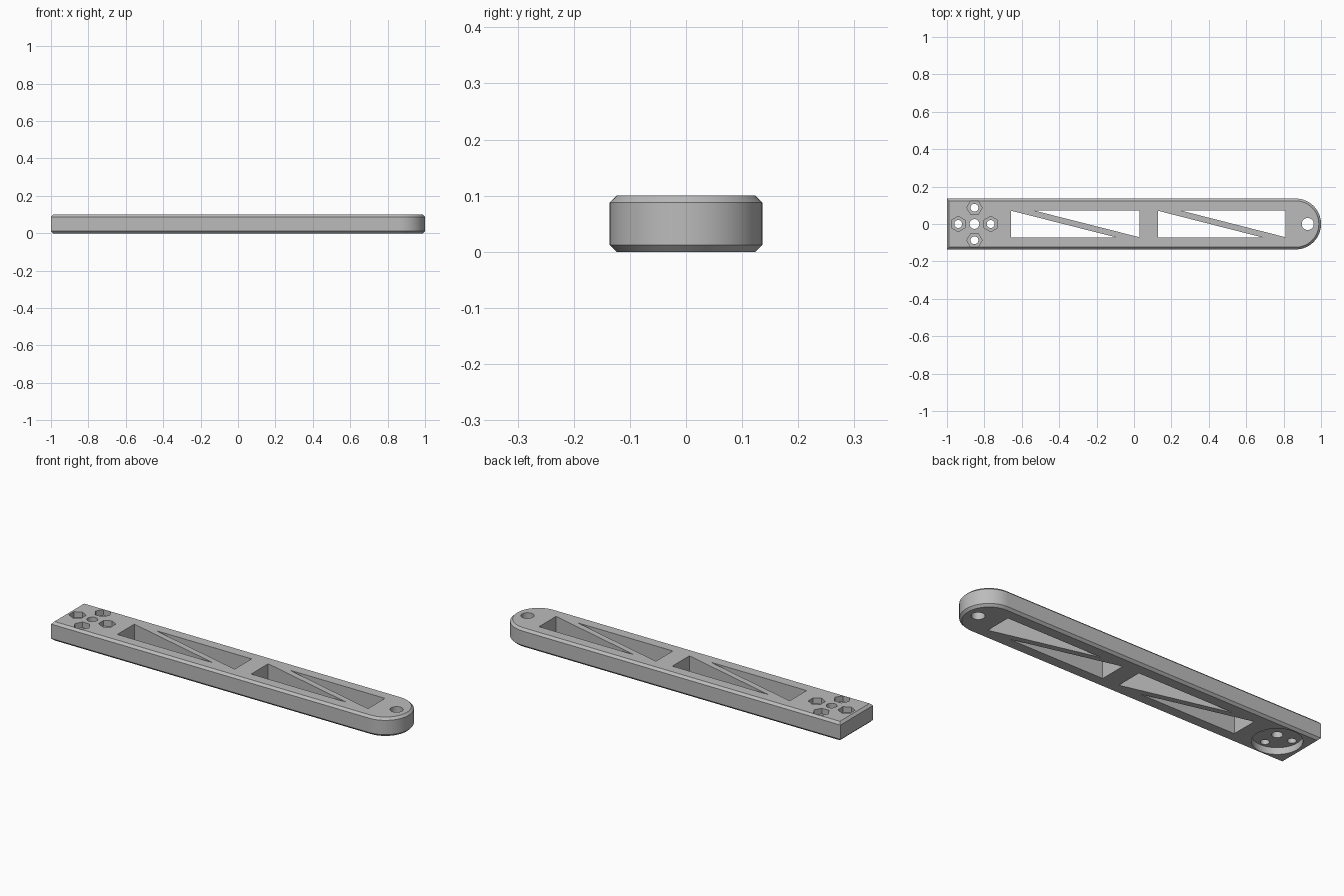
import bpy, bmesh, math

if "Cube" in bpy.data.objects:
    bpy.data.objects.remove(bpy.data.objects["Cube"])

H, W, C = 0.10, 0.136, 0.012      # thickness, half width, edge chamfer
HUB_X, HUB_R = -0.853, 0.087      # bolt pattern centre and radius

grey = bpy.data.materials.new("plain grey")
grey.diffuse_color = (0.5, 0.5, 0.5, 1)
grey.use_nodes = True
grey.node_tree.nodes["Principled BSDF"].inputs["Base Color"].default_value = grey.diffuse_color


def loft(name, rings):
    """Closed solid through stacked rings of (x, y, z) points."""
    bm = bmesh.new()
    loops = [[bm.verts.new(p) for p in ring] for ring in rings]
    n = len(loops[0])
    for a, b in zip(loops, loops[1:]):
        for i in range(n):
            j = (i + 1) % n
            bm.faces.new((a[i], a[j], b[j], b[i]))
    bm.faces.new(loops[0][::-1])
    bm.faces.new(loops[-1])
    bmesh.ops.recalc_face_normals(bm, faces=bm.faces[:])
    mesh = bpy.data.meshes.new(name)
    bm.to_mesh(mesh)
    bm.free()
    mesh.materials.append(grey)
    ob = bpy.data.objects.new(name, mesh)
    bpy.context.collection.objects.link(ob)
    return ob


def outline(inset, z, steps=40):
    """Bar outline: square left end, half-round right end."""
    r = W - inset
    pts = [(-1 + inset, r, z), (-1 + inset, -r, z)]
    for i in range(steps + 1):
        a = -math.pi / 2 + math.pi * i / steps
        pts.append((1 - W + r * math.cos(a), r * math.sin(a), z))
    return pts


def circle(x, y, r, n=32, turn=0.0):
    return [(x + r * math.cos(turn + math.tau * i / n),
             y + r * math.sin(turn + math.tau * i / n)) for i in range(n)]


# Chamfered bar
bar = loft("arm_bar", [outline(C, 0), outline(0, C),
                       outline(0, H - C), outline(C, H)])
bpy.context.view_layer.objects.active = bar


def cut(points, z0=-0.05, z1=H + 0.05):
    """Subtract an upright prism from the bar."""
    tool = loft("cutter", [[(x, y, z) for x, y in points] for z in (z0, z1)])
    tool.hide_render = True
    mod = bar.modifiers.new("cut", 'BOOLEAN')
    mod.operation, mod.solver, mod.object = 'DIFFERENCE', 'EXACT', tool
    bpy.ops.object.modifier_apply(modifier=mod.name)
    bpy.data.objects.remove(tool)


# Triangular truss windows, two per bay
T = 0.071
for x0, x1 in ((-0.657, 0.03), (0.127, 0.811)):
    cut([(x0, T), (x0, -T), (x1 - 0.127, -T)])
    cut([(x0 + 0.127, T), (x1, -T), (x1, T)])

# Round recess under the square end
cut(circle(HUB_X, 0, 0.118, 64), z1=0.035)

# Centre hole, end hole, and four bolt holes with hexagonal nut pockets
cut(circle(HUB_X, 0, 0.026))
cut(circle(0.929, 0, 0.032))
for k in range(4):
    a = k * math.pi / 2
    x, y = HUB_X + HUB_R * math.cos(a), HUB_R * math.sin(a)
    cut(circle(x, y, 0.021))
    cut(circle(x, y, 0.041, 6, a + math.pi / 2), z0=0.07)

bpy.ops.object.select_all(action='DESELECT')
bar.select_set(True)
bpy.ops.object.shade_smooth_by_angle(angle=math.radians(25))
